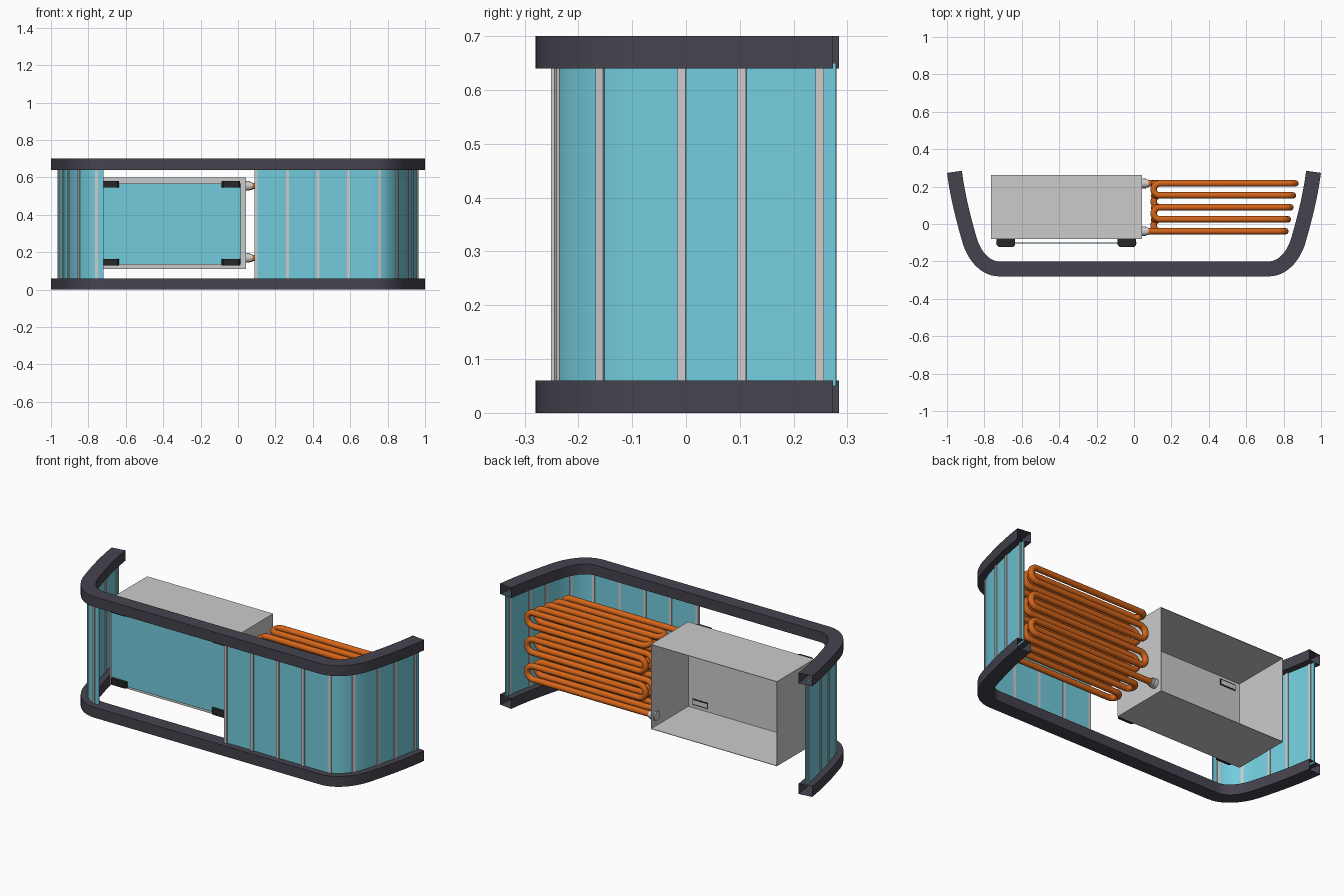
import bpy, bmesh
from math import sin, cos, pi
from mathutils import Vector, Matrix
from mathutils.geometry import interpolate_bezier

if "Cube" in bpy.data.objects:
    bpy.data.objects.remove(bpy.data.objects["Cube"])


def material(name, rgb):
    m = bpy.data.materials.new(name)
    m.diffuse_color = (*rgb, 1)
    m.use_nodes = True
    m.node_tree.nodes["Principled BSDF"].inputs["Base Color"].default_value = m.diffuse_color
    return m


RAIL = material("dark_rail", (0.06, 0.055, 0.075))
BLACK = material("black", (0.02, 0.02, 0.022))
GLASS = material("blue_glass", (0.17, 0.6, 0.72))
COPPER = material("copper", (0.66, 0.13, 0.01))


def add(name, bm, mat=None, smooth=None):
    bmesh.ops.recalc_face_normals(bm, faces=bm.faces)
    me = bpy.data.meshes.new(name)
    bm.to_mesh(me)
    bm.free()
    ob = bpy.data.objects.new(name, me)
    bpy.context.collection.objects.link(ob)
    if mat:
        me.materials.append(mat)
    if smooth:
        bpy.ops.object.select_all(action='DESELECT')
        ob.select_set(True)
        bpy.context.view_layer.objects.active = ob
        bpy.ops.object.shade_smooth_by_angle(angle=smooth)
    return ob


def box(name, lo, hi, mat=None):
    lo, hi = Vector(lo), Vector(hi)
    bm = bmesh.new()
    bmesh.ops.create_cube(bm, size=1, matrix=Matrix.Translation((lo + hi) / 2) @ Matrix.Diagonal((*(hi - lo), 1)))
    return add(name, bm, mat)


def frames(path):
    # position, tangent and outward normal along a plan path
    out = []
    for i, p in enumerate(path):
        t = (path[min(i + 1, len(path) - 1)] - path[max(i - 1, 0)]).normalized()
        out.append((p, t, Vector((t.y, -t.x, 0))))
    return out


def sweep(name, path, half_w, z0, z1, mat, caps):
    bm = bmesh.new()
    prof = [(-half_w, z0), (half_w, z0), (half_w, z1), (-half_w, z1)]
    rings = [[bm.verts.new(p + n * o + Vector((0, 0, z))) for o, z in prof] for p, t, n in frames(path)]
    for a, b in zip(rings, rings[1:]):
        for k in range(4):
            bm.faces.new((a[k], a[(k + 1) % 4], b[(k + 1) % 4], b[k]))
    if caps:
        bm.faces.new(rings[0])
        bm.faces.new(rings[-1])
    return add(name, bm, mat, 0.5)


# Plan curve of one rounded corner and flared side, mirrored for the other
def bez(pts, n):
    return interpolate_bezier(*[Vector((x, y, 0)) for x, y in pts], n)


right = bez([(.72, -.24), (.80, -.24), (.855, -.165), (.878, -.09)], 14)
right += bez([(.878, -.09), (.913, .03), (.943, .15), (.960, .279)], 14)[1:]
left = [Vector((-p.x, p.y, 0)) for p in reversed(right)]

# Hollow rails with open ends
sweep("bottom_rail", left + right, .04, 0, .06, RAIL, False)
sweep("top_rail", left + right, .04, .64, .70, RAIL, False)

# Glass walls either side of the front opening
glass_right = [Vector((.09, -.24, 0))] + right
glass_left = left + [Vector((-.735, -.24, 0))] if left[-1].x < -.735 else left
sweep("right_glass", glass_right, .003, .05, .65, GLASS, True)
sweep("left_glass", glass_left, .003, .05, .65, GLASS, True)


# Upright glazing bars
def bar(name, p, n):
    bm = bmesh.new()
    rot = Matrix.Rotation(n.to_2d().angle_signed(Vector((0, -1))), 4, 'Z')
    mat = Matrix.Translation((p.x, p.y, .35)) @ rot @ Matrix.Diagonal((.016, .016, .58, 1))
    bmesh.ops.create_cube(bm, size=1, matrix=mat)
    add(name, bm)


for x in (.095, .265, .428, .59):
    bar("front_bar", Vector((x, -.243, 0)), Vector((0, -1, 0)))
for spot in ((.75, -.238), (.85, -.155), (.898, -.02), (.93, .107), (.955, .235)):
    p, t, n = min(frames(right), key=lambda f: (f[0] - Vector((*spot, 0))).length)
    bar("right_side_bar", p, n)
    bar("left_side_bar", Vector((-p.x, p.y, 0)), Vector((-n.x, n.y, 0)))

# Housing, open at the back
bm = bmesh.new()
lo, hi = Vector((-.765, -.08, .11)), Vector((.042, .262, .60))
bmesh.ops.create_cube(bm, size=1, matrix=Matrix.Translation((lo + hi) / 2) @ Matrix.Diagonal((*(hi - lo), 1)))
bmesh.ops.delete(bm, geom=[f for f in bm.faces if f.calc_center_median().y > .26], context='FACES_ONLY')
housing = add("housing", bm)
sol = housing.modifiers.new("thickness", 'SOLIDIFY')
sol.thickness = .004

# Front panel held by four clips
box("front_panel", (-.738, -.104, .135), (.015, -.098, .568), GLASS)
for x0 in (-.735, -.088):
    for z0 in (.130, .547):
        bm = bmesh.new()
        plan = [(0, -.078), (0, -.112), (.01, -.122), (.09, -.122), (.10, -.112), (.10, -.078)]
        face = bm.faces.new([bm.verts.new((x0 + x, y, z0)) for x, y in plan])
        ext = bmesh.ops.extrude_face_region(bm, geom=[face])
        bmesh.ops.translate(bm, vec=(0, 0, .035), verts=[v for v in ext['geom'] if isinstance(v, bmesh.types.BMVert)])
        add("panel_clip", bm, BLACK)
        box("clip_backplate", (x0, -.08, z0), (x0 + .10, -.0745, z0 + .035), BLACK)
        box("clip_backplate_inset", (x0 + .006, -.08, z0 + .006), (x0 + .094, -.074, z0 + .029))

# Copper coil: five upright serpentine layers of six rows, joined front to back
ROWS, Z0, Z1, Y0, DY = 6, .17, .555, .217, .064
dz = (Z1 - Z0) / (ROWS - 1)
r, xl = dz / 2, .145
pts = [Vector((.034, Y0, Z0))]
for layer in range(5):
    y, xr = Y0 - layer * DY, .825 - layer * .0135
    up = 1 if layer % 2 == 0 else -1
    z = Z0 if up > 0 else Z1
    for row in range(ROWS - 1):
        side = 1 if row % 2 == 0 else -1
        cx = xr if side > 0 else xl
        for k in range(11):
            a = pi * k / 10
            pts.append(Vector((cx + side * r * sin(a), y, z + up * r * (1 - cos(a)))))
        z += up * dz
    if layer < 4:
        for k in range(11):
            a = pi * k / 10
            pts.append(Vector((xl - .008 - DY / 2 * sin(a), y - DY / 2 * (1 - cos(a)), z)))
pts.append(Vector((.034, Y0 - 4 * DY, Z1)))
cu = bpy.data.curves.new("copper_coil", 'CURVE')
cu.dimensions = '3D'
cu.bevel_depth, cu.bevel_resolution = .0172, 3
cu.use_fill_caps = True
sp = cu.splines.new('POLY')
sp.points.add(len(pts) - 1)
for q, p in zip(sp.points, pts):
    q.co = (*p, 1)
cu.materials.append(COPPER)
bpy.context.collection.objects.link(bpy.data.objects.new("copper_coil", cu))

# Pipe fittings on the housing side
for y, z in ((Y0, Z0), (Y0 - 4 * DY, Z1)):
    for x0, x1, rad in ((.032, .065, .026), (.065, .078, .021)):
        bm = bmesh.new()
        mat = Matrix.Translation(((x0 + x1) / 2, y, z)) @ Matrix.Rotation(pi / 2, 4, 'Y')
        bmesh.ops.create_cone(bm, cap_ends=True, segments=24, radius1=rad, radius2=rad, depth=x1 - x0, matrix=mat)
        add("pipe_fitting", bm, None, 0.6)
